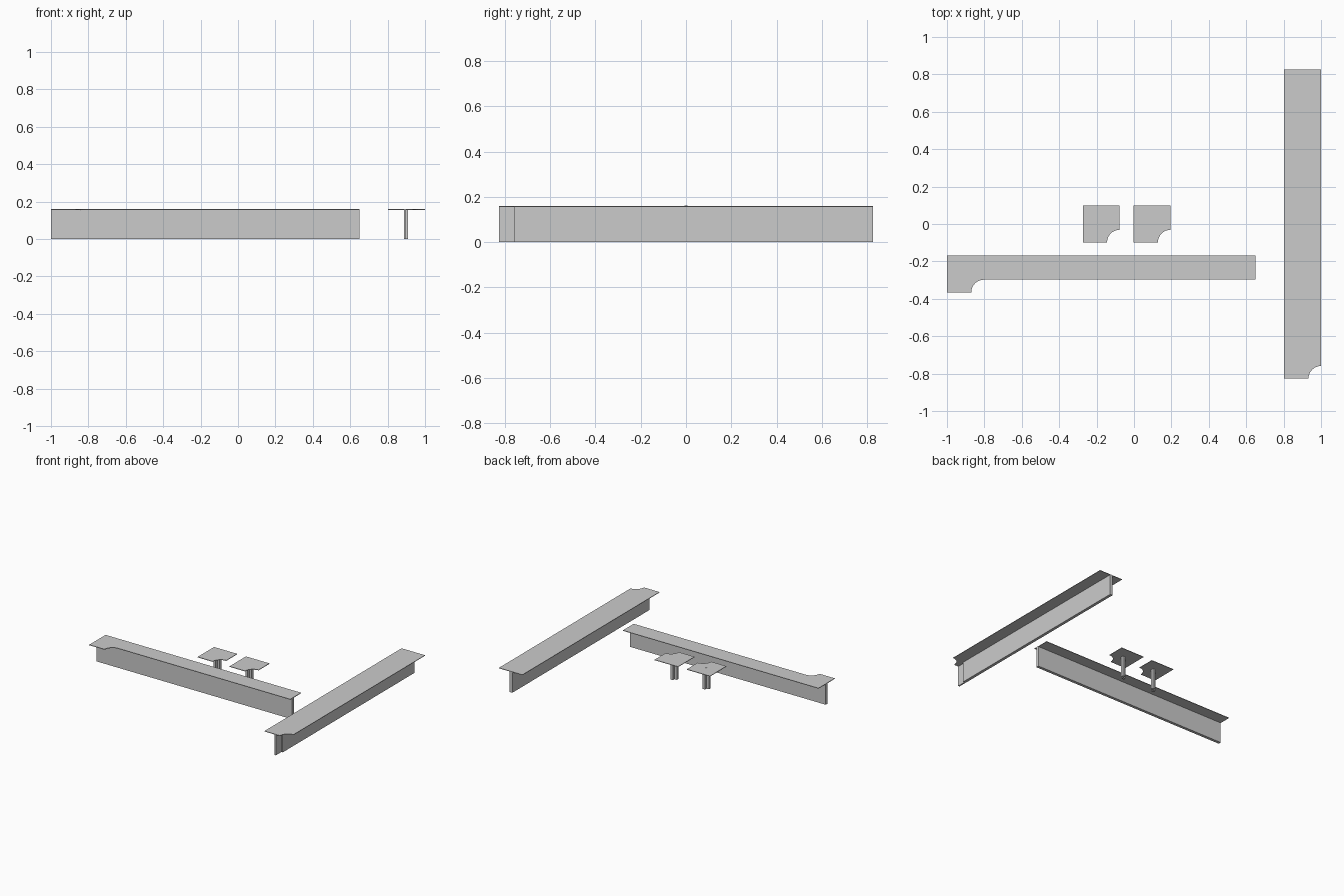
import bpy, bmesh, math

if "Cube" in bpy.data.objects:
    bpy.data.objects.remove(bpy.data.objects["Cube"])

TOP, THICK, R = 0.16, 0.004, 0.067


def prism(name, pts, z0, z1):
    """Extrude a flat outline between two heights."""
    bm = bmesh.new()
    face = bm.faces.new([bm.verts.new((x, y, z0)) for x, y in pts])
    ext = bmesh.ops.extrude_face_region(bm, geom=[face])
    verts = [g for g in ext["geom"] if isinstance(g, bmesh.types.BMVert)]
    bmesh.ops.translate(bm, vec=(0, 0, z1 - z0), verts=verts)
    bmesh.ops.recalc_face_normals(bm, faces=bm.faces)
    me = bpy.data.meshes.new(name)
    bm.to_mesh(me)
    bm.free()
    ob = bpy.data.objects.new(name, me)
    bpy.context.collection.objects.link(ob)
    return ob


def rect(x0, x1, y0, y1):
    return [(x0, y0), (x1, y0), (x1, y1), (x0, y1)]


def scoop(cx, cy, n=8):
    """Concave quarter circle, from left of the corner to above it."""
    return [(cx + R * math.cos(a), cy + R * math.sin(a))
            for a in (math.pi - i * math.pi / 2 / n for i in range(n + 1))]


def scooped_plate(name, x0, x1, y0, y1):
    prism(name, [(x0, y0)] + scoop(x1, y0) + [(x1, y1), (x0, y1)], TOP - THICK, TOP)


# Two small plates on notched posts
for name, x0, x1 in (("left", -0.272, -0.077), ("right", -0.003, 0.195)):
    scooped_plate(name + "_plate", x0, x1, -0.098, 0.1)
    c = (x0 + x1) / 2
    for i, s in enumerate((-0.01, 0.01)):
        prism(f"{name}_post_{i}", rect(c + s - 0.01, c + s + 0.01, s - 0.01, s + 0.01),
              0, TOP - THICK)

# Pin in the left plate
prism("pin", [(-0.17 + 0.007 * math.cos(i * math.pi / 4), 0.007 * math.sin(i * math.pi / 4))
              for i in range(8)], TOP - THICK, TOP + 0.001)

# Side beam: scooped flange, web stepped back at its front end
scooped_plate("side_flange", 0.802, 1.0, -0.826, 0.826)
prism("side_web", [(0.887, -0.826), (0.898, -0.826), (0.898, -0.759),
                   (0.909, -0.759), (0.909, 0.826), (0.887, 0.826)], 0, TOP - THICK)

# Front beam: narrow flange with a wide left end
prism("front_flange", [(-1, -0.365)] + scoop(-0.803, -0.365) +
      [(0.65, -0.298), (0.65, -0.168), (-1, -0.168)], TOP - THICK, TOP)
prism("front_web", rect(-1, 0.65, -0.278, -0.256), 0, TOP - THICK)
